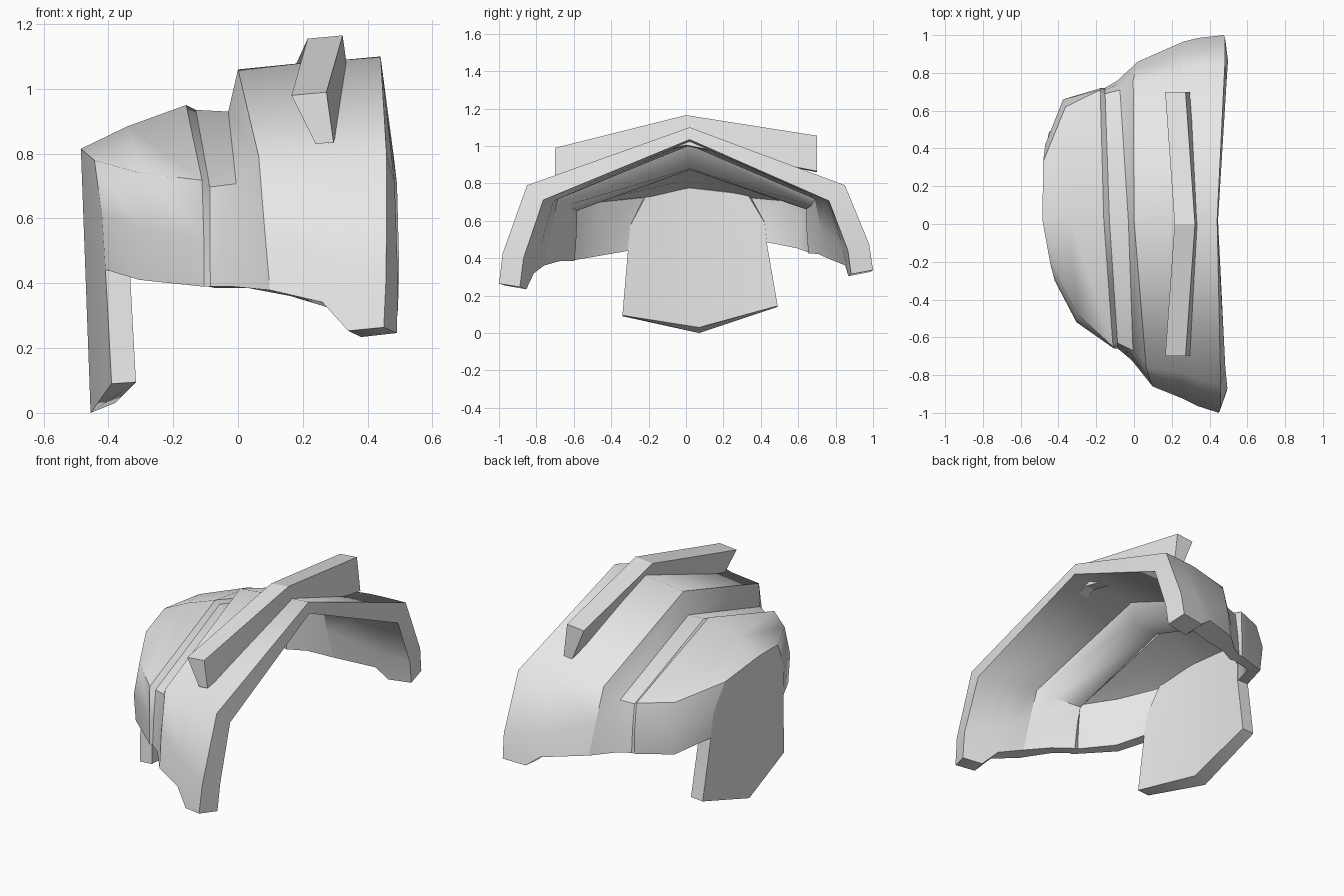
import bpy
import bmesh
import math
from mathutils import Vector

default_cube = bpy.data.objects.get("Cube")
if default_cube:
    bpy.data.objects.remove(default_cube, do_unlink=True)

# Single light grey material
grey = bpy.data.materials.new("light_grey")
grey.use_nodes = True
grey.diffuse_color = (0.8, 0.8, 0.8, 1)
grey.node_tree.nodes["Principled BSDF"].inputs["Base Color"].default_value = grey.diffuse_color


def make_object(name, verts, faces):
    """Create a grey mesh part and make it the active object."""
    mesh = bpy.data.meshes.new(name)
    mesh.from_pydata([tuple(v) for v in verts], [], faces)
    mesh.materials.append(grey)
    part = bpy.data.objects.new(name, mesh)
    bpy.context.collection.objects.link(part)
    bpy.ops.object.select_all(action='DESELECT')
    part.select_set(True)
    bpy.context.view_layer.objects.active = part
    return part


def make_solid(name, verts, faces, angle):
    """Closed part with outward normals and creased edges."""
    part = make_object(name, verts, faces)
    bm = bmesh.new()
    bm.from_mesh(part.data)
    bmesh.ops.recalc_face_normals(bm, faces=bm.faces)
    bm.to_mesh(part.data)
    bm.free()
    bpy.ops.object.shade_smooth_by_angle(angle=math.radians(angle))


def arch(centre, shear, roll, apex, *half):
    """Ring of points from the -y foot over the apex to the +y foot.
    Half-profile points are (x, y, z), listed from the bend down to the foot."""
    def place(x, y, z, side):
        drop = max(0, 0.75 - z) * 2
        return Vector((x - shear * side * y, centre + side * y, z + roll * side * min(drop, 1)))

    right = [place(*p, -1) for p in reversed(half)]
    left = [place(*p, 1) for p in half]
    return right + [Vector((apex[0], 0.02, apex[1]))] + left


# Broad front band, from the open rim to its rear edge
band = [
    arch(0, -0.013, 0.04, (0.44, 1.10), (0.47, 0.85, 0.79), (0.47, 0.98, 0.45), (0.463, 1.0, 0.30)),
    arch(0.01, 0, 0.04, (0.33, 1.09), (0.34, 0.83, 0.79), (0.34, 0.94, 0.48), (0.34, 0.975, 0.29)),
    arch(0.02, 0, 0.03, (0.25, 1.085), (0.26, 0.81, 0.79), (0.26, 0.91, 0.50), (0.26, 0.945, 0.365)),
    arch(0, 0.045, 0.03, (0.0, 1.06), (0.03, 0.76, 0.79), (0.045, 0.82, 0.58), (0.06, 0.86, 0.40)),
]
# Groove behind the band
groove = [
    arch(0.02, 0.05, 0.03, (-0.03, 0.93), (-0.04, 0.69, 0.71), (-0.05, 0.72, 0.56), (-0.05, 0.74, 0.41)),
    arch(0.03, 0.05, 0.03, (-0.13, 0.935), (-0.12, 0.66, 0.70), (-0.12, 0.68, 0.55), (-0.12, 0.69, 0.41)),
]
# Rounded rear cap
cap = [
    arch(0.03, 0.05, 0.03, (-0.16, 0.95), (-0.145, 0.68, 0.72), (-0.14, 0.69, 0.55), (-0.14, 0.69, 0.41)),
    arch(0.07, 0.06, 0.03, (-0.34, 0.885), (-0.33, 0.55, 0.74), (-0.34, 0.59, 0.58), (-0.34, 0.57, 0.43)),
    arch(0.06, 0.07, 0.04, (-0.485, 0.815), (-0.462, 0.27, 0.78), (-0.445, 0.36, 0.62), (-0.435, 0.37, 0.465)),
]

# Shell lofted through all rings
rings = band + groove + cap
n = len(rings[0])
faces = [(i * n + j, i * n + j + 1, (i + 1) * n + j + 1, (i + 1) * n + j)
         for i in range(len(rings) - 1) for j in range(n - 1)]
shell = make_object("helmet_shell", [v for ring in rings for v in ring], faces)

# Crisp creases along the band edge and both lips of the groove
creased = (len(band) - 1, len(band + groove) - 1, len(band + groove))
for edge in shell.data.edges:
    a, b = (v // n for v in edge.vertices)
    edge.use_edge_sharp = a == b and a in creased

# Walls are thicker on the sides of the band than elsewhere
group = shell.vertex_groups.new(name="wall")
for v in range(len(rings) * n):
    side_of_band = v // n < len(band) and v % n != n // 2
    group.add([v], 1.0 if side_of_band else 0.55, 'REPLACE')
wall = shell.modifiers.new("thickness", 'SOLIDIFY')
wall.thickness = 0.12
wall.offset = -1
wall.vertex_group = group.name
bpy.ops.object.modifier_apply(modifier=wall.name)
bpy.ops.object.shade_smooth_by_angle(angle=math.radians(58), keep_sharp_edges=True)

# Rear guard plate: closes the cap and hangs below it
back_ring = cap[-1]
outline = back_ring + [Vector((-0.45, 0.49, 0.14)), Vector((-0.455, 0.07, 0.0)),
                       Vector((-0.39, -0.34, 0.09))]
count = len(outline)
apex, tip = n // 2, count - 2
inner = []
for index, point in enumerate(outline):
    inset = Vector((0.075, 0, 0.005))
    if index == tip:
        inset.z = 0.03
    elif index in range(1, n - 1):
        inset.z = -0.04
    inner.append(point + inset)
halves = [list(range(apex, tip + 1)), [tip, count - 1] + list(range(apex + 1))]
faces = halves + [[v + count for v in reversed(half)] for half in halves]
faces += [(i, (i + 1) % count, (i + 1) % count + count, i + count) for i in range(count)]
make_solid("rear_guard", outline + inner, faces, 40)

# Bent crest bar crossing the band, narrower underneath
stations = [(-0.70, 0.165, 0.98, 0.83), (0.0, 0.215, 1.155, 1.0), (0.70, 0.165, 1.045, 0.86)]
bar = []
for y, x, top, bottom in stations:
    bar += [Vector((x, y, top)), Vector((x + 0.108, y, top + 0.01)),
            Vector((x + 0.13, y, bottom + 0.005)), Vector((x + 0.075, y, bottom))]
faces = [(0, 1, 2, 3), (8, 9, 10, 11)]
faces += [(s + k, s + (k + 1) % 4, s + 4 + (k + 1) % 4, s + 4 + k)
          for s in (0, 4) for k in range(4)]
make_solid("crest_bar", bar, faces, 20)
